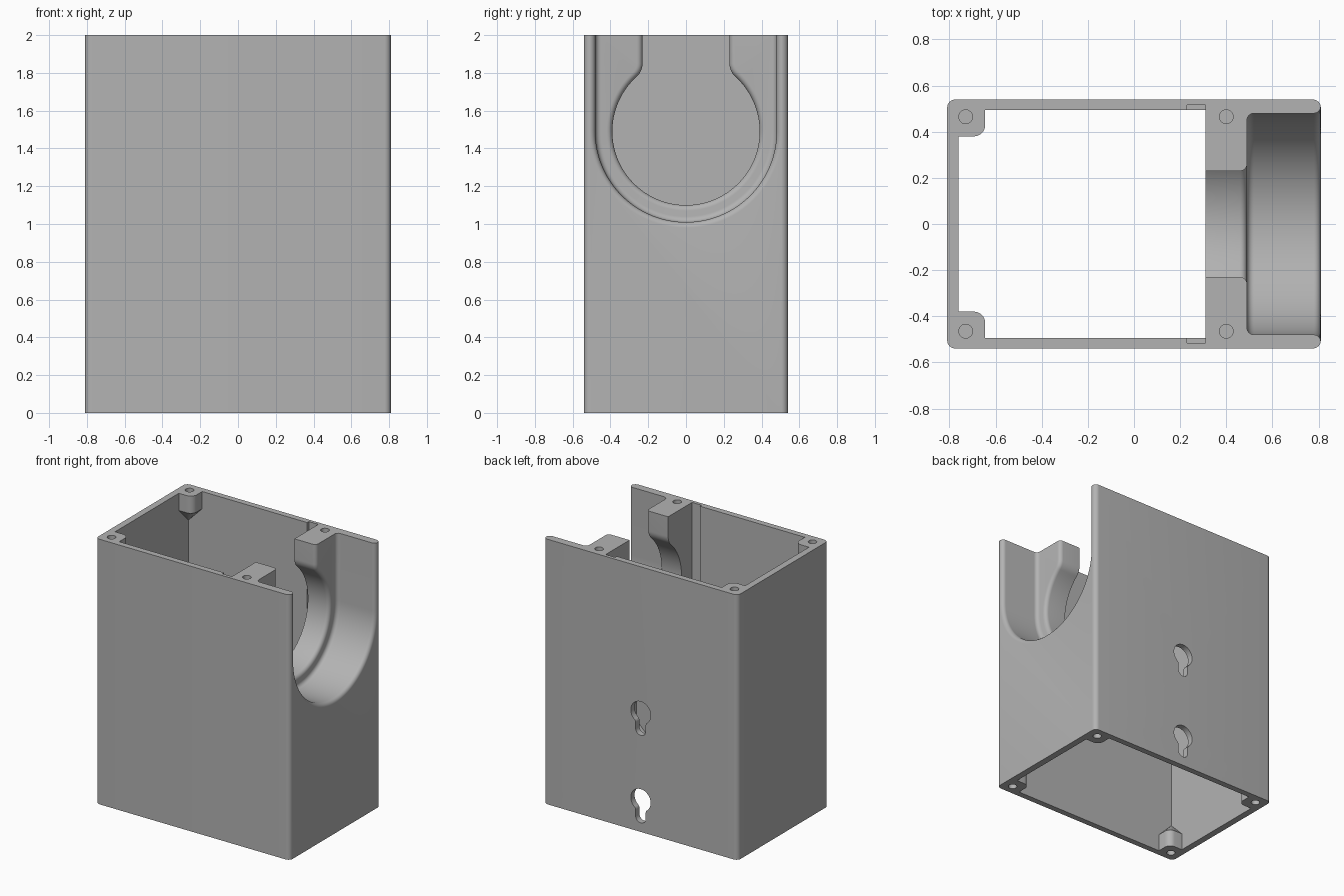
import bpy
import bmesh
from math import pi, sin, cos, atan2, sqrt

cube = bpy.data.objects.get("Cube")
if cube:
    bpy.data.objects.remove(cube, do_unlink=True)

grey = bpy.data.materials.new("light grey plastic")
grey.use_nodes = True
grey.diffuse_color = (0.45, 0.45, 0.45, 1)
grey.node_tree.nodes["Principled BSDF"].inputs["Base Color"].default_value = grey.diffuse_color


def loft(name, rings):
    """Solid skinned through rings of equal point count, capped at both ends."""
    bm = bmesh.new()
    loops = [[bm.verts.new(p) for p in ring] for ring in rings]
    n = len(loops[0])
    for a, b in zip(loops, loops[1:]):
        for i in range(n):
            j = (i + 1) % n
            bm.faces.new((a[i], a[j], b[j], b[i]))
    bm.faces.new(loops[0])
    bm.faces.new(loops[-1])
    bmesh.ops.recalc_face_normals(bm, faces=bm.faces)
    mesh = bpy.data.meshes.new(name)
    bm.to_mesh(mesh)
    bm.free()
    mesh.materials.append(grey)
    obj = bpy.data.objects.new(name, mesh)
    bpy.context.collection.objects.link(obj)
    return obj


def arc(cx, cy, r, start, end, steps):
    return [(cx + r * cos(start + (end - start) * i / steps),
             cy + r * sin(start + (end - start) * i / steps)) for i in range(steps + 1)]


def box(name, x0, x1, y0, y1, z0, z1):
    pts = [(x0, y0), (x1, y0), (x1, y1), (x0, y1)]
    return loft(name, [[(x, y, z) for x, y in pts] for z in (z0, z1)])


def combine(target, tool, operation="DIFFERENCE"):
    """Apply one boolean and remove the tool."""
    tool.hide_render = True
    mod = target.modifiers.new(tool.name, "BOOLEAN")
    mod.operation = operation
    mod.solver = "EXACT"
    mod.object = tool
    bpy.context.view_layer.objects.active = target
    bpy.ops.object.modifier_apply(modifier=mod.name)
    bpy.data.objects.remove(tool, do_unlink=True)


def key_profile(radius, half, fillet, end, d=0):
    """Circle opening into a round-ended slot, grown outward by d."""
    cx = half + fillet
    cy = sqrt((radius + fillet) ** 2 - cx ** 2)
    t = atan2(cy, cx)
    side = arc(0, 0, radius + d, -pi / 2, t, 40)
    side += arc(cx, cy, fillet - d, t + pi, pi, 8)
    side += arc(0, end, half + d, 0, pi / 2, 10)
    return side + [(-x, y) for x, y in side[-2:0:-1]]


def u_profile(r):
    return [(r, 0.8)] + arc(0, 0, r, 0, -pi, 64) + [(-r, 0.8)]


# Outer case with rounded upright edges
W, D, R = 0.81, 0.54, 0.035
outline = []
for k, (sx, sy) in enumerate([(1, 1), (-1, 1), (-1, -1), (1, -1)]):
    outline += arc(sx * (W - R), sy * (D - R), R, k * pi / 2, (k + 1) * pi / 2, 8)
case = loft("case_body", [[(x, y, z) for x, y in outline] for z in (0, 2)])

# Open interior, leaving a thick holder block at the upper +x end
combine(case, box("lower_cavity", -0.76, 0.76, -0.495, 0.495, -0.1, 0.96))
combine(case, box("upper_cavity", -0.76, 0.31, -0.495, 0.495, 0.9, 2.1))
combine(case, box("panel_groove", 0.23, 0.31, -0.515, 0.515, 0.96, 2.1))

# U-shaped trough with a rounded floor corner and a rounded lip
AXIS_Z, F = 1.49, 0.03
angles = [i * pi / 12 for i in range(7)]
stations = [(0.49 + F * (1 - cos(a)), 0.45 + F * sin(a)) for a in angles]
stations += [(0.78 + F * sin(a), 0.48 + F * (1 - cos(a))) for a in angles]
stations.append((0.9, 0.51))
combine(case, loft("trough_cutter", [[(x, y, AXIS_Z + z) for y, z in u_profile(r)]
                                     for x, r in stations]))

# Round seat and entry slot through the holder, edge rounded towards the trough
stations = [(0.2, 0)] + [(0.46 + F * sin(a), F * (1 - cos(a))) for a in angles] + [(0.52, F)]
combine(case, loft("seat_cutter", [[(x, y, AXIS_Z + z)
                                    for y, z in key_profile(0.39, 0.23, 0.095, 0.7, d)]
                                   for x, d in stations]))

# Screw bosses in the corners, tapering back into the walls
def boss(name, sx, sy, z_end, direction):
    pts = [(0.78, 0.515), (0.645, 0.515)] + arc(0.695, 0.43, 0.05, pi, 1.5 * pi, 8) + [(0.78, 0.38)]
    rings = []
    for depth, scale in ((0, 1), (0.13, 1), (0.25, 0.12)):
        rings.append([(sx * (0.78 + (x - 0.78) * scale), sy * (0.515 + (y - 0.515) * scale),
                       z_end + direction * depth) for x, y in pts])
    return loft(name, rings)


def screw_hole(x, y, z):
    circle = arc(x, y, 0.03, 0, 2 * pi, 24)[:-1]
    combine(case, loft("screw_hole", [[(u, v, z + h) for u, v in circle] for h in (-0.12, 0.12)]))


for sy in (-1, 1):
    combine(case, boss("top_boss", -1, sy, 2, -1), "UNION")
    for sx in (-1, 1):
        combine(case, boss("bottom_boss", sx, sy, 0, 1), "UNION")
        screw_hole(sx * 0.73, sy * 0.465, 0)
    screw_hole(-0.73, sy * 0.465, 2)
    screw_hole(0.4, sy * 0.465, 2)

# Two hanging keyholes in the back wall
for z in (0.9, 0.24):
    profile = key_profile(0.083, 0.042, 0.03, 0.13)
    combine(case, loft("hanging_keyhole", [[(u, y, z - v) for u, v in profile]
                                           for y in (0.45, 0.6)]))

# Smooth curves, crisp edges
bpy.ops.object.select_all(action="DESELECT")
case.select_set(True)
bpy.context.view_layer.objects.active = case
bpy.ops.object.shade_smooth_by_angle(angle=pi / 6)
